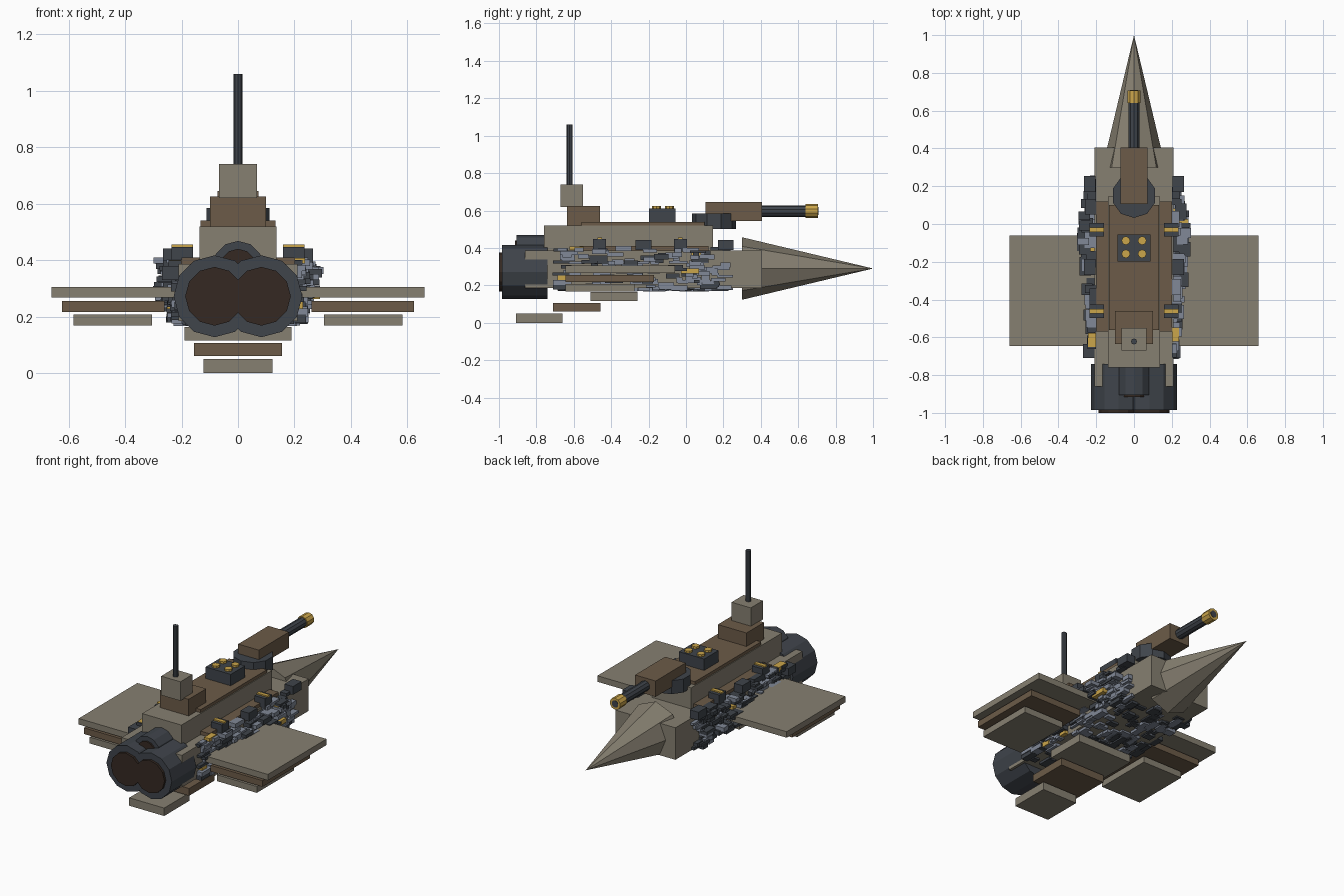
import bpy, bmesh, math, random
from mathutils import Matrix, Vector

if "Cube" in bpy.data.objects:
    bpy.data.objects.remove(bpy.data.objects["Cube"])

random.seed(7)


def material(name, rgb):
    m = bpy.data.materials.new(name)
    m.diffuse_color = (*rgb, 1)
    m.use_nodes = True
    m.node_tree.nodes["Principled BSDF"].inputs["Base Color"].default_value = m.diffuse_color
    return m


GREY = material("hull_grey", (0.24, 0.215, 0.165))
BROWN = material("armour_brown", (0.15, 0.105, 0.065))
DARK = material("dark_metal", (0.05, 0.058, 0.07))
SLATE = material("slate_metal", (0.22, 0.25, 0.31))
GOLD = material("gold", (0.6, 0.38, 0.07))
GLOW = material("nozzle_brown", (0.035, 0.022, 0.016))


def finish(bm, name, mat):
    me = bpy.data.meshes.new(name)
    bm.to_mesh(me)
    bm.free()
    ob = bpy.data.objects.new(name, me)
    me.materials.append(mat)
    bpy.context.collection.objects.link(ob)
    return ob


def add_box(bm, x, y, z):
    size = Vector((x[1] - x[0], y[1] - y[0], z[1] - z[0]))
    mid = Vector((sum(x) / 2, sum(y) / 2, sum(z) / 2))
    bmesh.ops.create_cube(bm, size=1, matrix=Matrix.Translation(mid) @ Matrix.Diagonal((*size, 1)))


def box(name, x, y, z, mat, mirror=False):
    bm = bmesh.new()
    add_box(bm, x, y, z)
    if mirror:
        add_box(bm, (-x[1], -x[0]), y, z)
    return finish(bm, name, mat)


def rod(name, centre, r, lo, hi, mat, axis="y", n=12, r2=None, turn=0.0):
    """Cylinder or cone running from lo to hi along y or z; centre gives the other two coordinates."""
    bm = bmesh.new()
    mid = (lo + hi) / 2
    spin = Matrix.Rotation(turn, 4, "Z")
    if axis == "y":
        m = Matrix.Translation((centre[0], mid, centre[1])) @ Matrix.Rotation(-math.pi / 2, 4, "X") @ spin
    else:
        m = Matrix.Translation((centre[0], centre[1], mid)) @ spin
    bmesh.ops.create_cone(bm, cap_ends=True, segments=n, radius1=r,
                          radius2=r if r2 is None else r2, depth=hi - lo, matrix=m)
    return finish(bm, name, mat)


# Hull, upper deck and nose
box("main_hull", (-0.21, 0.21), (-0.86, 0.405), (0.185, 0.387), GREY)
box("upper_hull", (-0.137, 0.137), (-0.76, 0.145), (0.38, 0.52), GREY)
box("top_deck", (-0.132, 0.132), (-0.56, 0.10), (0.515, 0.54), BROWN)
box("side_ledge", (0.13, 0.2), (-0.57, 0.12), (0.38, 0.41), BROWN, True)
rod("nose_cone", (0, 0.29), 0.167, 0.30, 1.0, GREY, n=8, r2=0)

# Bridge and mast
box("bridge_base", (-0.1, 0.1), (-0.635, -0.46), (0.515, 0.625), BROWN)
box("bridge_tower", (-0.067, 0.067), (-0.67, -0.55), (0.62, 0.74), GREY)
rod("mast", (0, -0.622), 0.016, 0.735, 1.06, DARK, "z", 8)

# Launcher with four tubes
box("launcher", (-0.088, 0.088), (-0.198, -0.055), (0.535, 0.612), DARK)
for x in (-0.043, 0.043):
    for y in (-0.088, -0.158):
        rod("launcher_tube", (x, y), 0.023, 0.6, 0.625, GOLD, "z", 8)

# Gun turret
rod("turret_ring", (0, 0.15), 0.118, 0.5, 0.585, DARK, "z", 10)
box("gun_house", (-0.072, 0.072), (0.105, 0.405), (0.545, 0.645), BROWN)
rod("gun_barrel", (0, 0.597), 0.031, 0.39, 0.65, DARK, n=10)
rod("gun_muzzle", (0, 0.597), 0.037, 0.64, 0.707, GOLD, n=10)
rod("gun_bore", (0, 0.597), 0.022, 0.68, 0.709, DARK, n=10)

# Engines
for x in (-0.083, 0.083):
    rod("main_engine", (x, 0.272), 0.145, -0.985, -0.74, DARK)
    rod("main_nozzle", (x, 0.272), 0.104, -1.0, -0.95, GLOW)
rod("upper_engine", (0, 0.378), 0.09, -0.905, -0.735, DARK)
rod("upper_nozzle", (0, 0.378), 0.062, -0.915, -0.85, GLOW)

# Layered wings
box("wing_top", (0.2, 0.66), (-0.645, -0.06), (0.267, 0.305), GREY, True)
box("wing_middle", (0.26, 0.623), (-0.645, -0.17), (0.217, 0.256), BROWN, True)
box("wing_bottom", (0.304, 0.583), (-0.645, -0.275), (0.168, 0.208), GREY, True)

# Stepped keel plates
box("keel_front", (-0.19, 0.19), (-0.51, -0.26), (0.116, 0.164), GREY)
box("keel_middle", (-0.156, 0.156), (-0.71, -0.458), (0.06, 0.106), BROWN)
box("keel_rear", (-0.122, 0.122), (-0.91, -0.66), (0.0, 0.05), GREY)

# Shoulder pods with gold caps
for y in (-0.03, -0.462):
    box("shoulder_pod", (0.16, 0.235), (y - 0.035, y + 0.035), (0.38, 0.447), DARK, True)
    box("pod_cap", (0.16, 0.235), (y - 0.012, y + 0.012), (0.445, 0.455), GOLD, True)
box("front_pod", (0.205, 0.265), (0.17, 0.255), (0.39, 0.442), DARK, True)
box("middle_pod", (0.205, 0.265), (-0.27, -0.185), (0.39, 0.442), DARK, True)
box("rear_pod", (-0.27, -0.205), (-0.71, -0.635), (0.33, 0.38), DARK)

# Machinery on the flanks, bulging amidships
for side, name in ((-1, "left"), (1, "right")):
    parts = [(bmesh.new(), SLATE), (bmesh.new(), DARK), (bmesh.new(), GOLD)]
    for i in range(150):
        y, z = random.uniform(-0.68, 0.22), random.uniform(0.185, 0.4)
        ly, lz = random.uniform(0.015, 0.05), random.uniform(0.006, 0.016)
        bulge = 0.07 * max(0, 1 - abs(y + 0.12) / 0.55) if z > 0.23 else 0.01
        out = 0.222 + random.uniform(0.1, 1) * bulge + random.uniform(0, 0.025)
        pick = 2 if i % 25 == 0 else int(random.random() < (0.35 if side > 0 else 0.65))
        xs = sorted((side * max(0.2, out - 0.06), side * out))
        add_box(parts[pick][0], xs, (y - ly, y + ly), (z - lz, z + lz))
    for (bm, mat), kind in zip(parts, ("pipes", "blocks", "lights")):
        finish(bm, f"{name}_flank_{kind}", mat)

# Machinery under the hull
for mat, kind in ((SLATE, "pipes"), (DARK, "blocks")):
    bm = bmesh.new()
    for i in range(60):
        x, y = random.uniform(-0.2, 0.2), random.uniform(-0.68, 0.22)
        lx, ly = random.uniform(0.01, 0.035), random.uniform(0.015, 0.05)
        add_box(bm, (x - lx, x + lx), (y - ly, y + ly), (random.uniform(0.167, 0.18), 0.19))
    finish(bm, f"underside_{kind}", mat)
